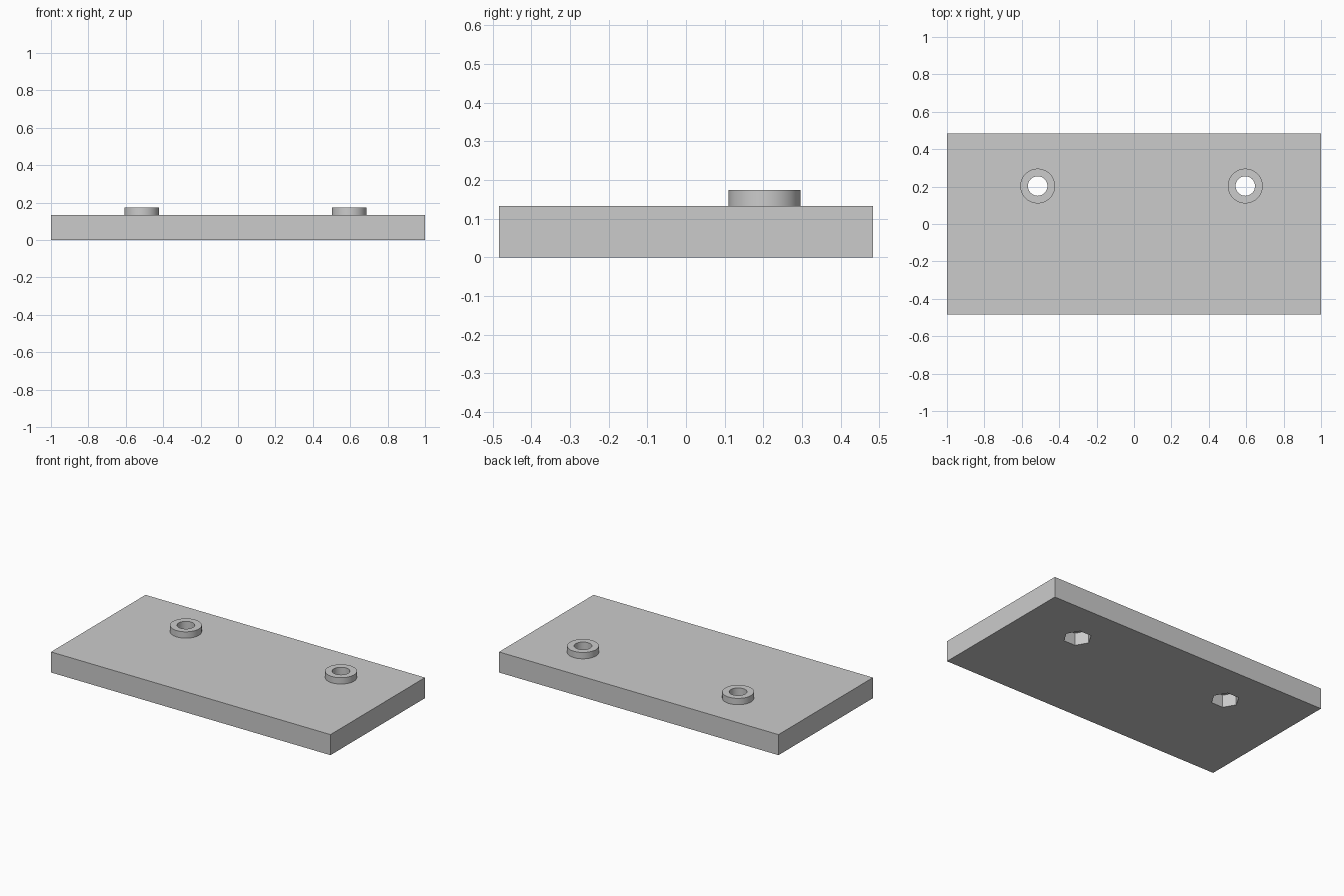
import bpy
import math

if "Cube" in bpy.data.objects:
    bpy.data.objects.remove(bpy.data.objects["Cube"])

PLATE_X, PLATE_Y, PLATE_Z = 2.0, 0.966, 0.133
BOSS_TOP, BOSS_R, HOLE_R = 0.174, 0.093, 0.052
HEX_R, HEX_DEPTH = 0.083, 0.08
CENTRES = [(-0.515, 0.203), (0.595, 0.203)]

grey = bpy.data.materials.new("light grey")
grey.diffuse_color = (0.6, 0.6, 0.6, 1)
grey.use_nodes = True
grey.node_tree.nodes["Principled BSDF"].inputs["Base Color"].default_value = grey.diffuse_color


def prism(name, sides, radius, centre, z0, z1, turn=0.0):
    """Upright prism between two heights."""
    bpy.ops.mesh.primitive_cylinder_add(
        vertices=sides, radius=radius, depth=z1 - z0,
        location=(*centre, (z0 + z1) / 2), rotation=(0, 0, turn))
    obj = bpy.context.object
    obj.name = name
    obj.data.materials.append(grey)
    return obj


def boolean(target, tool, operation):
    """Apply a boolean and discard the tool."""
    mod = target.modifiers.new(operation.title(), 'BOOLEAN')
    mod.object, mod.operation, mod.solver = tool, operation, 'EXACT'
    bpy.context.view_layer.objects.active = target
    bpy.ops.object.modifier_apply(modifier=mod.name)
    bpy.data.objects.remove(tool)


# Rectangular plate
bpy.ops.mesh.primitive_cube_add(size=1, location=(0, 0, PLATE_Z / 2))
plate = bpy.context.object
plate.name = "mounting_plate"
plate.scale = (PLATE_X, PLATE_Y, PLATE_Z)
bpy.ops.object.transform_apply(location=True, rotation=False, scale=True)
plate.data.materials.append(grey)

for c in CENTRES:
    # Raised round boss
    boolean(plate, prism("boss", 64, BOSS_R, c, PLATE_Z - 0.03, BOSS_TOP), 'UNION')
    # Through hole
    boolean(plate, prism("hole_cutter", 64, HOLE_R, c, -0.1, 0.3), 'DIFFERENCE')
    # Hexagonal nut pocket underneath, corners along x
    boolean(plate, prism("nut_cutter", 6, HEX_R, c, -0.1, HEX_DEPTH, math.radians(30)),
            'DIFFERENCE')

# Smooth round walls, sharp edges elsewhere
bpy.ops.object.select_all(action='DESELECT')
plate.select_set(True)
bpy.context.view_layer.objects.active = plate
bpy.ops.object.shade_smooth_by_angle(angle=math.radians(30))
